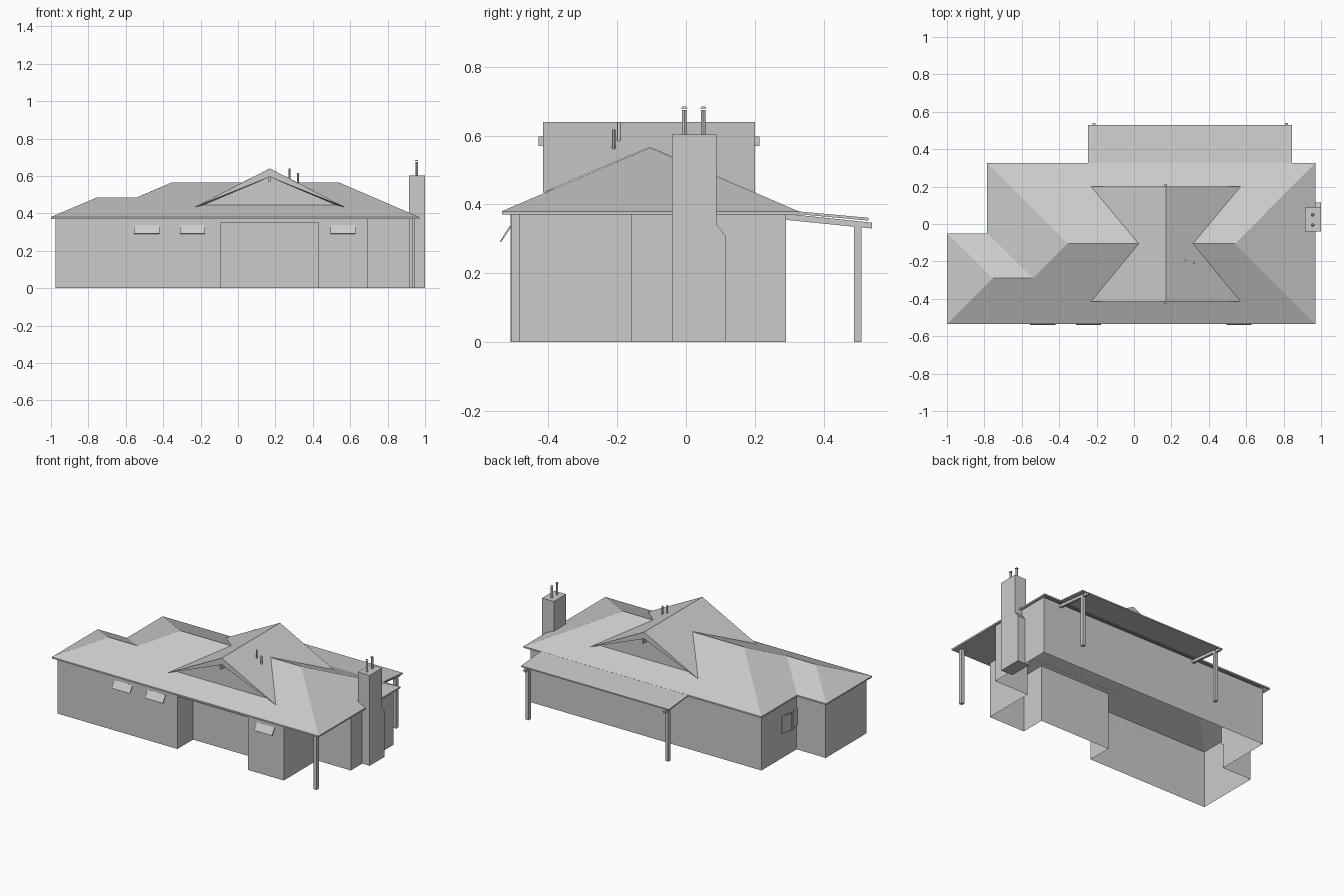
import bpy, bmesh, math
from mathutils import Matrix, Vector

if "Cube" in bpy.data.objects:
    bpy.data.objects.remove(bpy.data.objects["Cube"])


def mesh(name, verts, faces):
    bm = bmesh.new()
    vs = [bm.verts.new(v) for v in verts]
    for f in faces:
        bm.faces.new([vs[i] for i in f])
    bmesh.ops.recalc_face_normals(bm, faces=bm.faces)
    me = bpy.data.meshes.new(name)
    bm.to_mesh(me)
    bm.free()
    ob = bpy.data.objects.new(name, me)
    bpy.context.collection.objects.link(ob)
    return ob


def prism(name, pts, offset, caps=True):
    """Sweep a closed polygon along an offset vector."""
    n = len(pts)
    verts = [Vector(p) for p in pts] + [Vector(p) + Vector(offset) for p in pts]
    faces = [(i, (i + 1) % n, n + (i + 1) % n, n + i) for i in range(n)]
    if caps:
        faces += [tuple(range(n)), tuple(range(n, 2 * n))]
    return mesh(name, verts, faces)


def box(name, x0, x1, y0, y1, z0, z1):
    return prism(name, [(x0, y0, z0), (x1, y0, z0), (x1, y1, z0), (x0, y1, z0)], (0, 0, z1 - z0))


def sheet(name, verts, faces, drop):
    """Roof skin with a vertical thickness."""
    n = len(verts)
    edges = [(f[i], f[(i + 1) % len(f)]) for f in faces for i in range(len(f))]
    rim = [e for e in edges if (e[1], e[0]) not in edges]
    low = [(x, y, z - drop) for x, y, z in verts]
    return mesh(name, verts + low,
                faces + [tuple(i + n for i in reversed(f)) for f in faces]
                + [(b, a, a + n, b + n) for a, b in rim])


def pipe(name, x, y, z0, z1, r, r2=None, n=12):
    bm = bmesh.new()
    bmesh.ops.create_cone(bm, cap_ends=True, segments=n, radius1=r, radius2=r if r2 is None else r2,
                          depth=z1 - z0, matrix=Matrix.Translation((x, y, (z0 + z1) / 2)))
    me = bpy.data.meshes.new(name)
    bm.to_mesh(me)
    bm.free()
    ob = bpy.data.objects.new(name, me)
    bpy.context.collection.objects.link(ob)
    bpy.context.view_layer.objects.active = ob
    ob.select_set(True)
    bpy.ops.object.shade_smooth_by_angle()
    ob.select_set(False)


# Walls: one footprint, open below
plan = [(-.975, -.51), (-.09, -.51), (-.09, -.345), (.43, -.345), (.43, -.51), (.695, -.51),
        (.695, -.16), (.945, -.16), (.945, .29), (-.76, .29), (-.76, -.08), (-.975, -.08)]
prism("walls", [(x, y, 0) for x, y in plan], (0, 0, .379), caps=False)
box("entry_ceiling", -.09, .43, -.51, -.345, .35, .372)
box("corner_porch_ceiling", .695, .969, -.534, -.16, .37, .374)

# Main hipped roof with the lower left wing
EAVE, PITCH = .38, .43


def at(x, y, d=0):
    return (x, y, EAVE + PITCH * d)


roof = [at(-1, -.535), at(.97, -.535), at(.97, .327), at(-.785, .327), at(-.785, -.05), at(-1, -.05),
        at(.54, -.105, .43), at(-.355, -.105, .43), at(-.54, -.29, .244), at(-.755, -.29, .244)]
sheet("main_roof", roof, [(0, 1, 6, 7, 8, 9), (1, 2, 6), (2, 3, 7, 6),
                          (3, 4, 8, 7), (4, 5, 9, 8), (5, 0, 9)], .01)

# Cross gable roof sitting over the main ridge
F, B, CX = -.415, .2, .17
gable = [(CX, F, .64), (CX, B, .64)]
for s in (-1, 1):
    gable += [(CX + s * .4, F, .434), (CX + s * .145, -.105, .566), (CX + s * .4, B, .434)]
mesh("gable_roof", gable, [(0, 1, 4, 3, 2), (0, 5, 6, 7, 1)])

# Tapered gable boards, recessed gable walls and ridge beam ends
for tag, y, s in (("front", F, 1), ("back", B, -1)):
    yi = y + s * .03
    v = [(CX - .4, y, .434), (CX, y, .64), (CX + .4, y, .434), (CX, y, .595),
         (CX - .38, yi, .434), (CX, yi, .595), (CX + .38, yi, .434)]
    mesh(tag + "_gable", v, [(0, 1, 3), (1, 2, 3), (0, 3, 5, 4), (3, 2, 6, 5), (4, 5, 6)])
    box(tag + "_ridge_beam", CX - .006, CX + .006, min(y - s * .014, yi), max(y - s * .014, yi), .57, .597)

# Back porch roof, rafters and posts
sheet("porch_roof", [(-.245, .31, .381), (.845, .31, .381), (.845, .53, .361), (-.245, .53, .361)],
      [(0, 1, 2, 3)], .008)
for x in (-.215, .815):
    prism("porch_rafter", [(x - .008, .29, .373), (x - .008, .54, .347),
                           (x - .008, .54, .330), (x - .008, .29, .355)], (.016, 0, 0))
    box("porch_post", x - .011, x + .011, .488, .51, 0, .35)
box("corner_post", .914, .936, -.508, -.484, 0, .372)

# Chimney with flues
prism("chimney", [(.914, -.04, 0), (.914, .115, 0), (.914, .115, .308), (.914, .088, .343),
                  (.914, .088, .603), (.914, -.04, .603)], (.086, 0, 0))
for y in (-.005, .05):
    pipe("flue", .955, y, .60, .674, .007)
    pipe("flue_cap", .955, y, .679, .685, .01, .004)

# Roof vents
pipe("roof_vent", .275, -.195, .575, .64, .005)
pipe("roof_vent", .32, -.21, .555, .617, .005)

# Front awning windows, tilted out at the bottom
for x in (-.555, -.31, .495):
    prism("awning_window", [(x, -.508, .335), (x, -.512, .337), (x, -.541, .293), (x, -.537, .29)],
          (.134, 0, 0))

# Side casement windows, swung slightly open
for y0, y1 in ((.08, .0), (-.09, -.01)):
    prism("casement_window", [(-.758, y0, .165), (-.764, y0, .165), (-.782, y1, .165), (-.776, y1, .165)],
          (0, 0, .115))
